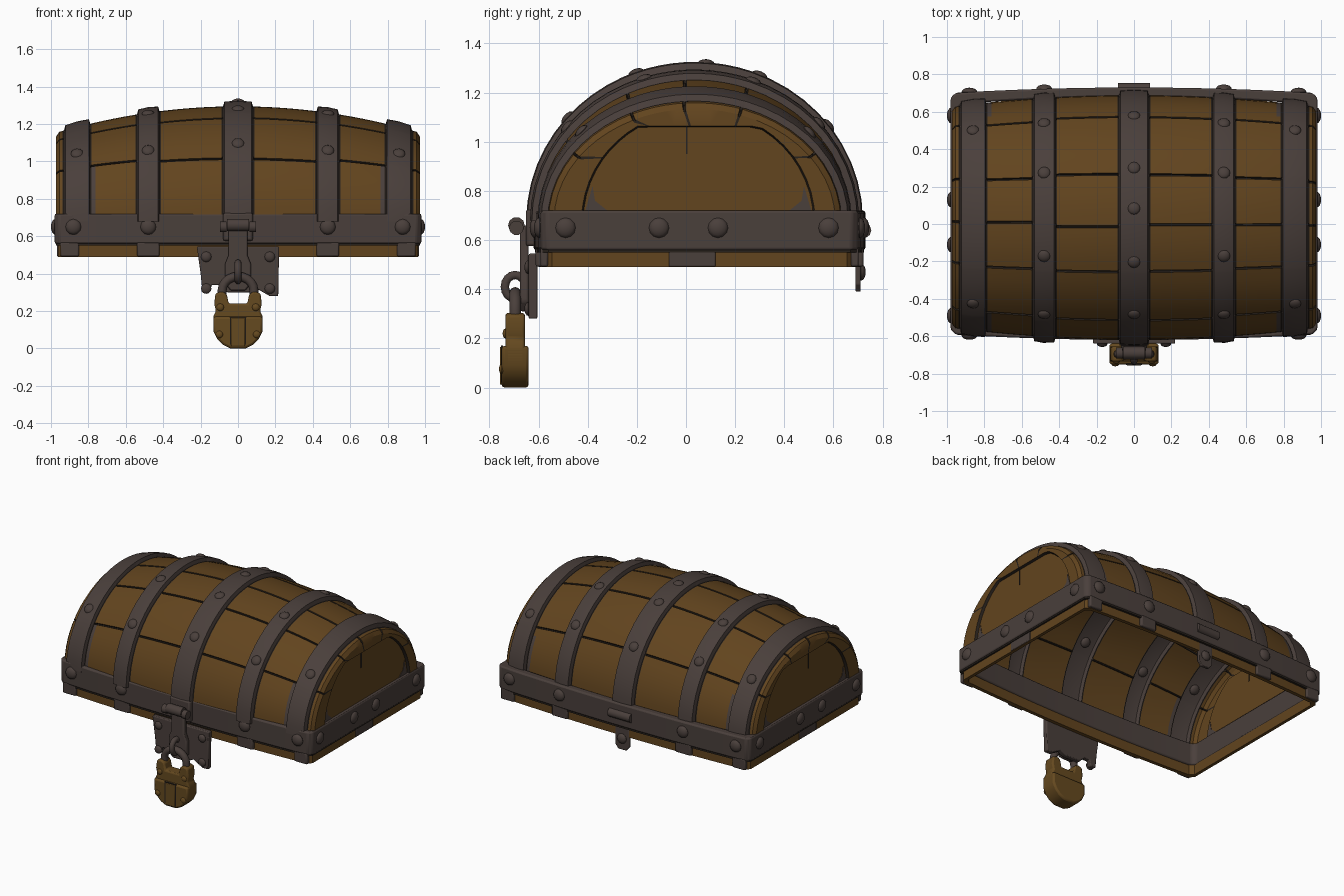
import bpy, bmesh, random
from math import sin, cos, pi, acos
from mathutils import Vector

random.seed(4)
if "Cube" in bpy.data.objects:
    bpy.data.objects.remove(bpy.data.objects["Cube"])


def material(name, rgb):
    m = bpy.data.materials.new(name)
    m.use_nodes = True
    m.diffuse_color = (*rgb, 1)
    bsdf = m.node_tree.nodes["Principled BSDF"]
    bsdf.inputs["Base Color"].default_value = (*rgb, 1)
    bsdf.inputs["Roughness"].default_value = 0.9
    return m


WOOD = material("brown wood", (0.122, 0.058, 0.013))
IRON = material("grey iron", (0.068, 0.05, 0.044))
DARK = material("dark groove", (0.022, 0.016, 0.012))
BRASS = material("old brass", (0.13, 0.067, 0.014))
ARCH_Y, RIM_Y, BASE = 0.035, 0.055, 0.68      # arch centre, rim centre, arch foot


def finish(name, bm, mats, bevel=0, recalc=True):
    if recalc:
        bmesh.ops.recalc_face_normals(bm, faces=bm.faces)
    me = bpy.data.meshes.new(name)
    bm.to_mesh(me)
    bm.free()
    ob = bpy.data.objects.new(name, me)
    bpy.context.collection.objects.link(ob)
    for m in mats:
        me.materials.append(m)
    bpy.ops.object.select_all(action='DESELECT')
    ob.select_set(True)
    bpy.context.view_layer.objects.active = ob
    if bevel:
        b = ob.modifiers.new("bevel", 'BEVEL')
        b.width, b.segments, b.limit_method = bevel, 2, 'ANGLE'
    bpy.ops.object.shade_smooth_by_angle(angle=0.6)
    return ob


def prism(name, pts, y0, y1, mat, bevel=0.008):
    """Front outline in x, z pushed from y0 to y1."""
    bm = bmesh.new()
    face = bm.faces.new([bm.verts.new((x, y0, z)) for x, z in pts])
    new = bmesh.ops.extrude_face_region(bm, geom=[face])["geom"]
    bmesh.ops.translate(bm, vec=(0, y1 - y0, 0),
                        verts=[v for v in new if isinstance(v, bmesh.types.BMVert)])
    return finish(name, bm, [mat], bevel)


def box(name, x, y, z, mat, bevel=0.008):
    return prism(name, [(x[0], z[0]), (x[1], z[0]), (x[1], z[1]), (x[0], z[1])],
                 y[0], y[1], mat, bevel)


def rivet(loc, normal, r=0.035, mat=IRON):
    bm = bmesh.new()
    bmesh.ops.create_uvsphere(bm, u_segments=12, v_segments=8, radius=r)
    bmesh.ops.scale(bm, vec=(1, 1, 0.55), verts=bm.verts)
    ob = finish("rivet", bm, [mat])
    ob.location = loc
    ob.rotation_euler = Vector(normal).to_track_quat('Z', 'Y').to_euler()


def tube(name, pts, r, cyclic=False):
    cu = bpy.data.curves.new(name, 'CURVE')
    cu.dimensions, cu.bevel_depth, cu.bevel_resolution = '3D', r, 3
    cu.use_fill_caps = True
    sp = cu.splines.new('POLY')
    sp.points.add(len(pts) - 1)
    for p, co in zip(sp.points, pts):
        p.co = (*co, 1)
    sp.use_cyclic_u = cyclic
    sp.use_smooth = True
    cu.materials.append(IRON)
    bpy.context.collection.objects.link(bpy.data.objects.new(name, cu))


# Arched lid: one sheet of planks, grooves and raised bands, open below
def arch(x, t, off):
    q = (x / 0.95) ** 2
    return Vector((x, ARCH_Y + (0.655 - 0.06 * q + off) * cos(t),
                   BASE + (0.615 - 0.135 * q + off) * sin(t)))


def panel_edge(x, t, k):
    return Vector((x, 0.05 + 0.475 * k * cos(t), BASE + k * min(0.45 * sin(t), 0.385)))


seams = [acos(c) for c in (0.81, 0.34, -0.055, -0.43, -0.83)]
rows = []                   # (angle, seam number, depth)
stops = [0] + seams + [pi]
for n in range(len(stops) - 1):
    a, b = stops[n], stops[n + 1]
    if n:
        rows += [(a - 0.01, n, 0), (a - 0.005, n, 1), (a + 0.005, n, 1), (a + 0.01, n, 0)]
    else:
        rows.append((0, 0, 0))
    rows += [(a + (b - a) * i / 5, 0, 0) for i in range(1, 5)]
rows.append((pi, 0, 0))

bands = [(-0.86, 0.07), (-0.48, 0.06), (0, 0.08), (0.48, 0.06), (0.86, 0.07)]
cols = [('panel', -0.955, 0.985, -1, 2), ('panel', -0.972, 1, 0, 0),
        ('arch', -0.972, -0.02, 0, 0), ('arch', -0.955, 0, 0, 0)]
for n, (c, w) in enumerate(bands):
    cols += [('arch', c - w - 0.007, 0, n, 2), ('arch', c - w, 0, -1, 1),
             ('arch', c - w + 0.007, 0.026, -1, 1), ('arch', c, 0.03, -1, 1),
             ('arch', c + w - 0.007, 0.026, -1, 1), ('arch', c + w, 0, -1, 2)]
    x0 = c + w + 0.007
    if n < 4:
        x1 = bands[n + 1][0] - bands[n + 1][1] - 0.007
        steps = [x0 + (x1 - x0) * i / 4 for i in range(4)]
        if n == 0:
            steps.insert(1, x0 + 0.02)
        if n == 3:
            steps.append(x1 - 0.02)
        cols += [('arch', x, 0, n + 1, 0) for x in steps]
    else:
        cols += [('arch', x0, 0, 5, 0)]
cols += [('arch', 0.955, 0, 5, 0), ('arch', 0.972, -0.02, 5, 0),
         ('panel', 0.972, 1, 5, 2), ('panel', 0.955, 0.985, -1, 2)]
jitter = [[random.uniform(-0.025, 0.025) for s in range(6)] for bay in range(6)]

bm = bmesh.new()
grid = []
for kind, x, off, bay, mat in cols:
    line = []
    for t, s, depth in rows:
        if bay >= 0 and s:
            t += jitter[bay][s]
        if kind == 'arch':
            co = arch(x, t, off - (0.012 * depth if bay >= 0 else 0))
        else:
            co = panel_edge(x, t, off)
        line.append(bm.verts.new(co))
    grid.append(line)
for i in range(len(cols) - 1):
    for j in range(len(rows) - 1):
        f = bm.faces.new((grid[i][j], grid[i][j + 1], grid[i + 1][j + 1], grid[i + 1][j]))
        mid = f.calc_center_median()
        in_seam = rows[j][1] and rows[j][1] == rows[j + 1][1]
        f.material_index = 2 if in_seam and cols[i][4] == 0 else cols[i][4]
        # iron edging low down beside the end bands
        if 0.764 < abs(mid.x) < 0.782 and mid.z < 0.95:
            f.material_index = 1
bm.faces.new(list(reversed(grid[0])))
bm.faces.new(grid[-1])
finish("arched_lid", bm, [WOOD, IRON, DARK], recalc=False)

# End panels: short plank seam and iron corner plates
for s in (-1, 1):
    box("end_panel_seam", (s * 0.955 - 0.003, s * 0.955 + 0.003), (0, 0.007),
        (0.95, 1.06), DARK, 0)
    for d in (-1, 1):
        pts = [(0.05 + d * u, z) for u, z in ((0.46, 0.72), (0.37, 0.72), (0.42, 0.76), (0.43, 0.82))]
        plate = prism("corner_plate", pts, s * 0.955 - 0.003, s * 0.955 + 0.003, IRON, 0)
        plate.rotation_euler.z = pi / 2


# Bowed rectangular frames around the foot of the lid
def frame(name, outer, inner, z0, z1, mat, bevel=0):
    def loop(hx, hy, bow):
        half = [(hx * i / 6, -hy - bow * (1 - (i / 6) ** 2)) for i in range(-5, 6)]
        half = [(-hx + 0.025, -hy)] + half + [(hx - 0.025, -hy), (hx, -hy + 0.025)]
        half.insert(0, (-hx, -hy + 0.025))
        return half + [(-x, -y) for x, y in half]
    bm = bmesh.new()
    rings = [[bm.verts.new((x, y + RIM_Y, z)) for x, y in loop(*dims)]
             for dims, z in ((outer, z0), (outer, z1), (inner, z1), (inner, z0))]
    n = len(rings[0])
    for k in range(4):
        a, b = rings[k], rings[(k + 1) % 4]
        for i in range(n):
            bm.faces.new((a[i], a[(i + 1) % n], b[(i + 1) % n], b[i]))
    finish(name, bm, [mat], bevel)


frame("iron_rim", (0.98, 0.645, 0.03), (0.945, 0.585, 0.04), 0.56, 0.72, IRON, 0.01)
frame("rim_groove", (0.973, 0.64, 0.03), (0.945, 0.605, 0.03), 0.55, 0.57, DARK)
frame("wood_skirt", (0.962, 0.625, 0.03), (0.94, 0.60, 0.03), 0.49, 0.56, WOOD)

# Band feet on the skirt
for sy in (-1, 1):
    for x0, x1 in ((-0.95, -0.85), (-0.54, -0.42), (0.42, 0.54), (0.85, 0.95)):
        y = RIM_Y + sy * (0.628 + 0.03 * (1 - ((x0 + x1) / 1.924) ** 2))
        box("band_foot", (x0, x1), (y - 0.016, y + 0.016), (0.492, 0.57), IRON)
for s in (-1, 1):
    box("end_foot", (s * 0.955 - 0.012, s * 0.955 + 0.012), (-0.07, 0.12), (0.492, 0.57), IRON, 0.005)

# Rivets on bands and rim
for n, (c, w) in enumerate(bands):
    spots = {0: (0.80, 0.39, 0.07, -0.35, -0.76), 1: (0.76, 0.36, -0.31, -0.78),
             2: (0.74, -0.73)}[abs(n - 2)]
    for k in spots:
        t = acos(k)
        rivet(arch(c, t, 0.024), (0, cos(t), sin(t)), 0.034)
for s in (-1, 1):
    for y in (-0.49, -0.11, 0.13, 0.58):
        rivet((s * 0.977, y, 0.65), (s, 0, 0), 0.042)
    for x in (-0.88, -0.48, 0.48, 0.88):
        y = 0.645 + 0.03 * (1 - (x / 0.98) ** 2)
        rivet((x, RIM_Y + s * y, 0.65), (0, s, 0), 0.042)

# Back catch: raised bar and hanging tab
tube("back_bar", [(x, 0.722, 0.64) for x in (-0.085, 0, 0.085)], 0.032)
prism("back_tab", [(-0.055, 0.57), (-0.055, 0.42), (-0.03, 0.39), (0.03, 0.39),
                   (0.055, 0.42), (0.055, 0.57)], 0.69, 0.71, IRON, 0.004)
rivet((0, 0.712, 0.47), (0, 1, 0), 0.035)

# Front clasp, hinge barrel, hasp and lock plate
box("clasp_strap", (-0.08, 0.08), (-0.652, -0.60), (0.575, 0.725), IRON, 0.012)
tube("hinge_barrel", [(-0.06, -0.69, 0.66), (0.06, -0.69, 0.66)], 0.034)
for s in (-1, 1):
    tube("hinge_knuckle", [(s * 0.062, -0.69, 0.65), (s * 0.095, -0.69, 0.65)], 0.03)
prism("hasp", [(-0.05, 0.66), (-0.05, 0.50), (-0.07, 0.45), (-0.07, 0.35), (-0.04, 0.31),
               (0.04, 0.31), (0.07, 0.35), (0.07, 0.45), (0.05, 0.50), (0.05, 0.66)],
      -0.675, -0.64, IRON)
prism("lock_plate", [(-0.22, 0.545), (0.22, 0.545), (0.215, 0.28), (0.17, 0.28), (0.1, 0.32),
                     (0.06, 0.3), (-0.06, 0.3), (-0.1, 0.34), (-0.14, 0.34), (-0.15, 0.3),
                     (-0.19, 0.3), (-0.2, 0.4)], -0.64, -0.605, IRON, 0.006)
for x in (-0.17, 0.17):
    for z in (0.32, 0.49):
        rivet((x, -0.642, z), (0, -1, 0), 0.028)

# Staple ring and padlock
tube("staple", [(0, -0.695 + 0.042 * cos(a * pi / 8), 0.41 + 0.048 * sin(a * pi / 8))
                for a in range(16)], 0.018, True)
tube("shackle", [(-0.085, -0.695, 0.27)] +
     [(-0.085 * cos(a * pi / 10), -0.695, 0.31 + 0.075 * sin(a * pi / 10)) for a in range(11)] +
     [(0.085, -0.695, 0.27)], 0.024)
half = [(0.05, 0.24), (0.06, 0.29), (0.085, 0.305), (0.12, 0.295), (0.127, 0.24),
        (0.118, 0.2), (0.132, 0.17), (0.13, 0.09), (0.11, 0.05), (0.08, 0.02), (0.04, 0)]
prism("padlock_body", half + [(-x, z) for x, z in reversed(half)], -0.735, -0.655, BRASS, 0.01)
low = half[6:]
prism("padlock_case", low + [(-x, z) for x, z in reversed(low)], -0.75, -0.64, BRASS, 0.012)
box("keyhole_groove", (-0.043, 0.043), (-0.753, -0.745), (0.02, 0.172), DARK, 0)
box("keyhole_cover", (-0.037, 0.037), (-0.757, -0.735), (0.012, 0.166), BRASS, 0.004)
for x in (-0.1, 0.1):
    rivet((x, -0.75, 0.075), (0, -1, 0), 0.02, BRASS)
    rivet((x * 0.95, -0.735, 0.22), (0, -1, 0), 0.02, BRASS)
